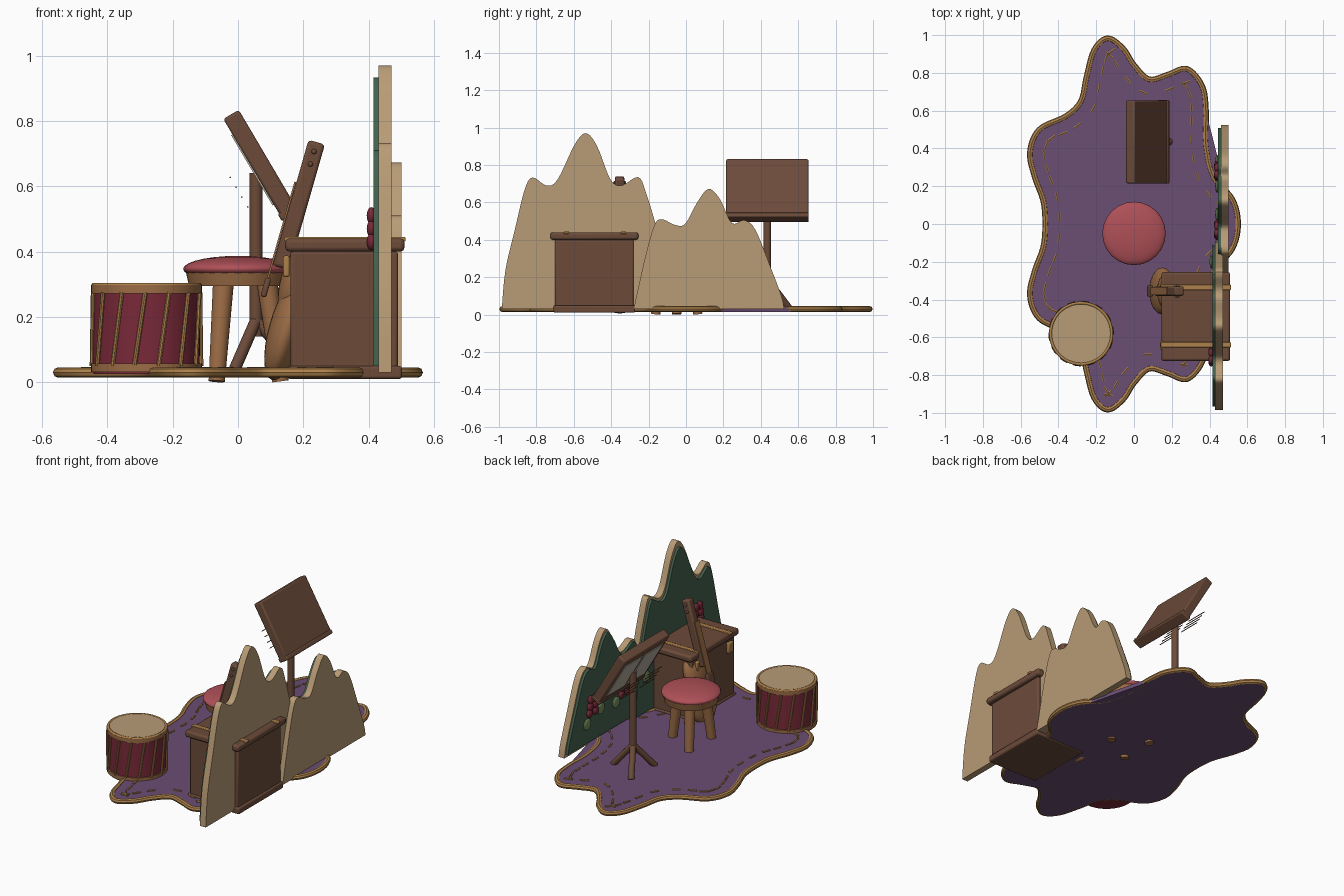
import bpy, bmesh, math
from mathutils import Vector

cube = bpy.data.objects.get("Cube")
if cube:
    bpy.data.objects.remove(cube)


def material(name, *rgb):
    m = bpy.data.materials.new(name)
    m.use_nodes = True
    m.diffuse_color = (*rgb, 1)
    m.node_tree.nodes["Principled BSDF"].inputs["Base Color"].default_value = (*rgb, 1)
    return m


purple = material("purple_felt", .145, .075, .175)
gold = material("golden_rope", .42, .22, .07)
tan = material("pale_wood", .48, .33, .18)
red = material("red_fabric", .42, .08, .095)
burgundy = material("burgundy", .19, .022, .04)
brown = material("dark_wood", .15, .07, .042)
green = material("forest_green", .055, .12, .075)
wood = material("honey_wood", .33, .15, .06)
leaf_green = material("leaf_green", .18, .27, .11)
paper = material("paper", .45, .42, .35)


def finish(ob, name, mat, smooth=True):
    ob.name = name
    ob.data.materials.clear()
    ob.data.materials.append(mat)
    bpy.ops.object.select_all(action='DESELECT')
    ob.select_set(True)
    bpy.context.view_layer.objects.active = ob
    if smooth:
        bpy.ops.object.shade_smooth_by_angle(angle=math.radians(40))
    return ob


def box(name, center, size, mat, bevel=0, tilt=0):
    bpy.ops.mesh.primitive_cube_add(size=1, location=center, rotation=(0, tilt, 0))
    ob = bpy.context.object
    ob.scale = size
    bpy.ops.object.transform_apply(location=False, rotation=False, scale=True)
    if bevel:
        mod = ob.modifiers.new("soft_edges", 'BEVEL')
        mod.width, mod.segments = bevel, 2
    return finish(ob, name, mat)


def rod(name, a, b, r1, r2, mat, sides=20):
    a, b = Vector(a), Vector(b)
    bpy.ops.mesh.primitive_cone_add(vertices=sides, radius1=r1, radius2=r2, depth=(b - a).length,
                                    location=(a + b) / 2)
    ob = bpy.context.object
    ob.rotation_euler = (b - a).to_track_quat('Z', 'Y').to_euler()
    return finish(ob, name, mat)


def ball(name, center, radii, mat, tilt=0):
    bpy.ops.mesh.primitive_uv_sphere_add(segments=24, ring_count=14, radius=1, location=center,
                                         rotation=(0, tilt, 0))
    bpy.context.object.scale = radii
    return finish(bpy.context.object, name, mat)


def ring(name, center, radius, thick, mat):
    bpy.ops.mesh.primitive_torus_add(location=center, major_radius=radius, minor_radius=thick,
                                     major_segments=48, minor_segments=10)
    return finish(bpy.context.object, name, mat)


def spline(points, steps=6, closed=True):
    # Catmull-Rom smoothing of a 2D outline
    p, n, out = [Vector(q) for q in points], len(points), []
    for i in range(n if closed else n - 1):
        a, b, c, d = [p[j % n] if closed else p[min(max(j, 0), n - 1)] for j in range(i - 1, i + 3)]
        for s in range(steps):
            t = s / steps
            out.append(.5 * (2 * b + (c - a) * t + (2 * a - 5 * b + 4 * c - d) * t * t
                             + (3 * b - a - 3 * c + d) * t ** 3))
    return out if closed else out + [p[-1]]


def slab(name, verts, push, mat):
    # flat outline extruded by a vector
    bm = bmesh.new()
    face = bm.faces.new([bm.verts.new(v) for v in verts])
    moved = bmesh.ops.extrude_face_region(bm, geom=[face])["geom"]
    bmesh.ops.translate(bm, vec=push, verts=[g for g in moved if isinstance(g, bmesh.types.BMVert)])
    bmesh.ops.recalc_face_normals(bm, faces=bm.faces)
    mesh = bpy.data.meshes.new(name)
    bm.to_mesh(mesh)
    bm.free()
    ob = bpy.data.objects.new(name, mesh)
    bpy.context.collection.objects.link(ob)
    return finish(ob, name, mat)


# Wavy rug with rope trim and stitches
half = [(.52, .13), (.42, .25), (.38, .42), (.38, .6), (.36, .73), (.28, .82), (.18, .79), (.08, .765),
        (0, .84), (-.06, .93), (-.14, .982), (-.21, .92), (-.25, .78), (-.28, .65), (-.36, .57),
        (-.5, .5), (-.55, .38), (-.525, .25), (-.475, .1)]
outline = [(.55, 0)] + half + [(x, -y) for x, y in reversed(half)]
edge = spline(outline)
fabric = [p for p in edge if not (p.x > .37 and .18 < p.y < .6)]
slab("rug", [(p.x, p.y, .015) for p in fabric], (0, 0, .024), purple)
curve = bpy.data.curves.new("rug_trim", 'CURVE')
curve.dimensions, curve.bevel_depth, curve.bevel_resolution = '3D', .016, 2
path = curve.splines.new('POLY')
path.points.add(len(edge) - 1)
path.use_cyclic_u = True
for pt, p in zip(path.points, edge):
    pt.co = (p.x, p.y, .03, 1)
trim = bpy.data.objects.new("rug_trim", curve)
bpy.context.collection.objects.link(trim)
bpy.context.view_layer.objects.active = trim
trim.select_set(True)
bpy.ops.object.convert(target='MESH')
finish(bpy.context.object, "rug_trim", gold)
walked = 0
for a, b in zip(edge, edge[1:] + edge[:1]):
    walked += (b - a).length
    if walked > .075:
        walked = 0
        d = (b - a).normalized()
        mid = a + Vector((-d.y, d.x)) * .075
        s, e = mid - d * .024, mid + d * .024
        rod("stitch", (*s, .041), (*e, .041), .006, .006, gold, 6)

# Drum
dx, dy = -.28, -.58
rod("drum_body", (dx, dy, .025), (dx, dy, .29), .163, .163, burgundy, 48)
rod("drum_skin", (dx, dy, .27), (dx, dy, .302), .155, .155, tan, 48)
for z in (.045, .285):
    rod("drum_hoop", (dx, dy, z - .013), (dx, dy, z + .013), .17, .17, wood, 48)
ring("drum_rim", (dx, dy, .296), .162, .008, gold)
for i in range(14):
    a, b = i * math.tau / 14, (i + .45) * math.tau / 14
    rod("drum_cord", (dx + .167 * math.cos(a), dy + .167 * math.sin(a), .05),
        (dx + .167 * math.cos(b), dy + .167 * math.sin(b), .275), .007, .007, gold, 8)

# Stool
rod("stool_seat", (0, -.05, .295), (0, -.05, .34), .15, .16, wood, 48)
ball("stool_cushion", (0, -.05, .347), (.168, .168, .04), red)
for i in range(3):
    c, s = math.cos(i * math.tau / 3), math.sin(i * math.tau / 3)
    rod("stool_leg", (.13 * c, -.05 + .13 * s, .003), (.09 * c, -.05 + .09 * s, .3), .025, .032, wood)

# Music stand
px, py = .055, .435
rod("stand_pole", (px, py, .14), (px, py, .64), .02, .02, brown)
for i in range(3):
    c, s = math.cos(i * math.tau / 3), math.sin(i * math.tau / 3)
    rod("stand_leg", (px, py, .19), (px + .135 * c, py + .135 * s, .035), .018, .018, brown, 14)
lean = math.radians(-30.5)
along = Vector((math.sin(lean), 0, math.cos(lean)))
out = Vector((-math.cos(lean), 0, math.sin(lean)))
desk = Vector((.07, py, .665))
box("stand_desk", desk, (.055, .44, .36), brown, .008, lean)
box("stand_lip", desk - along * .168, (.064, .442, .026), brown, .006, lean)
for side in (-1, 1):
    page = desk + Vector((0, side * .098, 0))
    box("sheet_page", page + out * .029, (.006, .175, .25), paper, 0, lean)
    for k in range(4):
        at = page + out * .1 + along * (k * .035 - .09)
        box("staff_line", at, (.004, .14, .004), brown, 0, lean)

# Chest
box("chest_body", (.325, -.49, .205), (.33, .42, .39), brown, .008)
box("chest_lid", (.327, -.49, .42), (.365, .47, .04), brown, .012)
box("chest_base", (.327, -.49, .03), (.35, .436, .04), brown, .008)
for y in (-.64, -.335):
    box("chest_strap", (.327, y, .438), (.372, .028, .014), gold, .004)
    box("chest_clasp", (.148, y, .355), (.02, .05, .065), gold, .006)

# Small guitar leaning on the chest
tilt = math.radians(16)
gy = -.355
ball("guitar_lower_body", (.15, gy, .165), (.055, .125, .165), wood, tilt)
ball("guitar_upper_body", (.18, gy, .31), (.05, .1, .12), wood, tilt)
axis = Vector((math.sin(tilt), 0, math.cos(tilt)))
head = Vector((.241, gy, .735))
box("guitar_neck", head - axis * .2, (.052, .05, .4), brown, .01, tilt)
box("fingerboard", head - axis * .3 + Vector((-.028, 0, .008)), (.006, .044, .33), wood, 0, tilt)
box("guitar_bridge", (.085, gy, .29), (.018, .06, .06), brown, .006, tilt)
for side in (-1, 1):
    for k in range(2):
        ball("tuning_peg", head - axis * (.03 + k * .04) + Vector((0, side * .027, 0)),
             (.008, .008, .008), brown)

# Two mountain backdrops with green faces
tall = [(-.985, .03), (-.965, .24), (-.915, .455), (-.862, .67), (-.82, .733), (-.745, .69), (-.685, .725),
        (-.595, .91), (-.535, .97), (-.475, .9), (-.405, .725), (-.345, .69), (-.255, .735), (-.21, .64),
        (-.155, .455), (-.105, .24), (-.09, .03)]
low = [(-.28, .03), (-.22, .3), (-.17, .475), (-.13, .51), (-.06, .48), (-.005, .485), (.06, .6),
       (.12, .672), (.18, .62), (.245, .49), (.31, .505), (.37, .455), (.45, .26), (.51, .1), (.525, .03)]
for name, pts, x, mid in (("tall_mountain", tall, .43, -.535), ("low_mountain", low, .46, .12)):
    shape = spline(pts, 5, False)
    slab(name, [(x, p.x, p.y) for p in shape], (.04, 0, 0), tan)
    slab(name + "_face", [(x - .015, mid + (p.x - mid) * .96, .05 + (p.y - .03) * .94) for p in shape],
         (.016, 0, 0), green)

# Berries and leaves on the backdrops
for x, y, z in ((.408, -.7, .47), (.438, .28, .27), (.438, -.03, .27)):
    for k in range(6):
        ball("berry", (x, y + .03 * (k % 2 * 2 - 1) * (1 - k // 2 * .2), z + .04 * (k // 2 - 1)),
             (.014, .024, .026), burgundy)
for x, y, z in ((.41, -.5, .37), (.41, -.6, .36), (.41, -.2, .27), (.44, .2, .22), (.44, .33, .17), (.44, .05, .2)):
    ball("leaf", (x, y, z), (.01, .035, .034), leaf_green)
